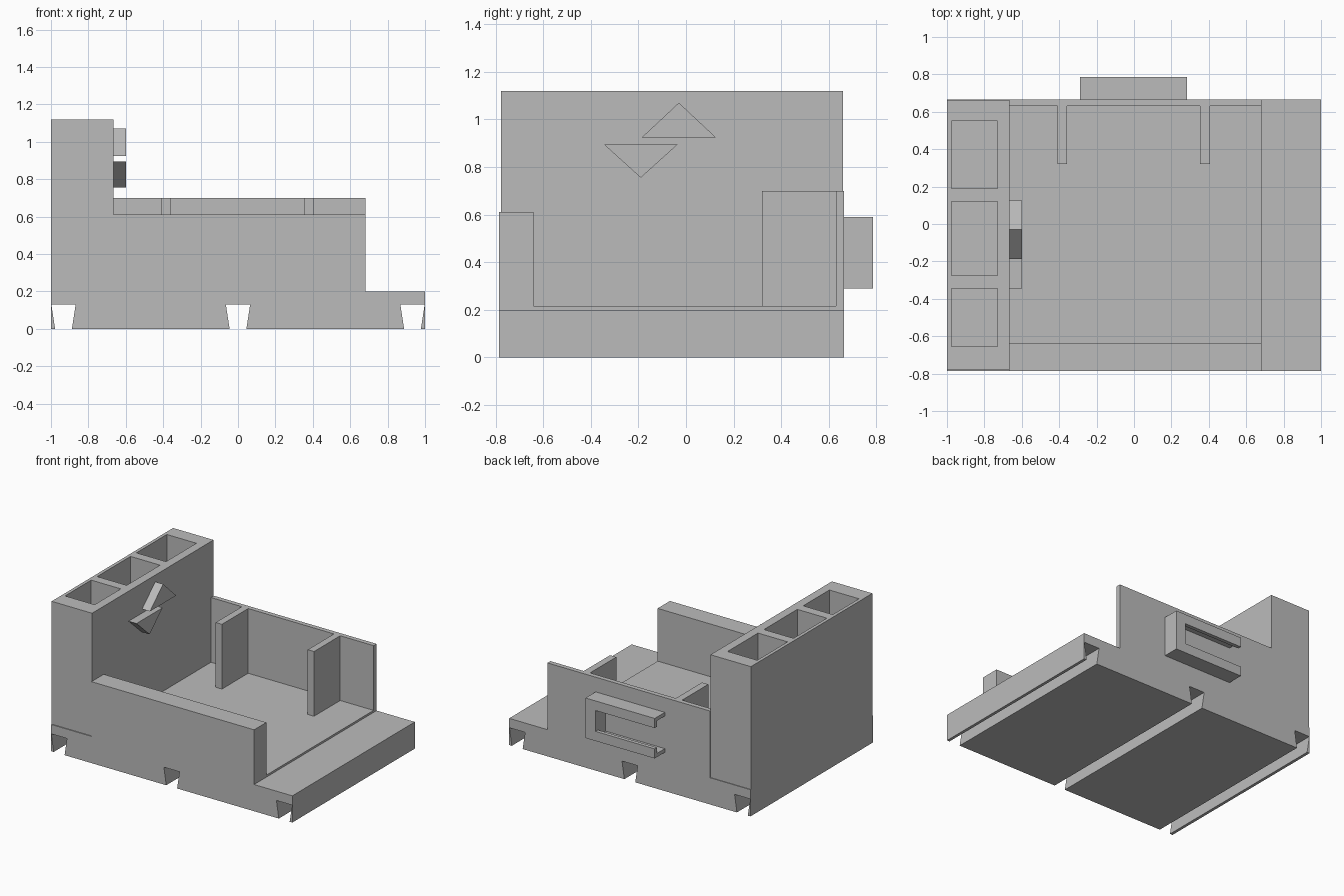
import bpy, bmesh
from mathutils import Vector

cube = bpy.data.objects.get("Cube")
if cube:
    bpy.data.objects.remove(cube, do_unlink=True)

grey = bpy.data.materials.new("plain grey")
grey.use_nodes = True
grey.diffuse_color = (0.5, 0.5, 0.5, 1)
grey.node_tree.nodes["Principled BSDF"].inputs["Base Color"].default_value = (0.5, 0.5, 0.5, 1)


def prism(name, points, offset):
    """Extrude a flat outline of 3D points along an offset."""
    bm = bmesh.new()
    face = bm.faces.new([bm.verts.new(p) for p in points])
    ext = bmesh.ops.extrude_face_region(bm, geom=[face], use_keep_orig=True)
    verts = [v for v in ext["geom"] if isinstance(v, bmesh.types.BMVert)]
    bmesh.ops.translate(bm, verts=verts, vec=Vector(offset))
    bmesh.ops.recalc_face_normals(bm, faces=bm.faces)
    mesh = bpy.data.meshes.new(name)
    bm.to_mesh(mesh)
    bm.free()
    mesh.materials.append(grey)
    obj = bpy.data.objects.new(name, mesh)
    bpy.context.collection.objects.link(obj)
    return obj


def box(name, x, y, z):
    outline = [(x[0], y[0], z[0]), (x[1], y[0], z[0]), (x[1], y[1], z[0]), (x[0], y[1], z[0])]
    return prism(name, outline, (0, 0, z[1] - z[0]))


def cut(obj, cutters):
    """Subtract the cutters from an object, then discard them."""
    for c in cutters:
        c.hide_render = True
        mod = obj.modifiers.new("cut", "BOOLEAN")
        mod.operation = "DIFFERENCE"
        mod.solver = "EXACT"
        mod.object = c
    bpy.context.view_layer.update()
    evaluated = obj.evaluated_get(bpy.context.evaluated_depsgraph_get())
    mesh = bpy.data.meshes.new_from_object(evaluated)
    obj.modifiers.clear()
    obj.data = mesh
    for c in cutters:
        bpy.data.objects.remove(c, do_unlink=True)


# Base plate with three dovetail grooves running front to back
FRONT, BACK = -0.785, 0.665
profile = [(-1, 0)]
for centre in (-0.933, 0, 0.933):
    for dx, z in ((-0.045, 0), (-0.065, 0.13), (0.065, 0.13), (0.045, 0)):
        profile.append((centre + dx, z))
profile += [(1, 0), (1, 0.2), (-1, 0.2)]
prism("base_plate", [(x, FRONT, z) for x, z in profile], (0, BACK - FRONT, 0))

# Tall side tower with three open pockets
tower = box("side_tower", (-1, -0.665), (-0.778, 0.66), (0.2, 1.12))
pockets = [box("pocket_cutter", (-0.975, -0.73), y, (0.25, 1.2))
           for y in ((-0.655, -0.345), (-0.275, 0.12), (0.19, 0.55))]
cut(tower, pockets)

# Tray: floor, front wall, back wall and two dividers
TRAY = (-0.665, 0.683)
box("tray_floor", TRAY, (-0.64, 0.63), (0.2, 0.215))
box("front_wall", TRAY, (FRONT, -0.64), (0.2, 0.61))
box("back_wall", TRAY, (0.63, BACK), (0.2, 0.7))
for side, x in (("right", -0.383), ("left", 0.38)):
    box("divider_" + side, (x - 0.026, x + 0.026), (0.32, 0.63), (0.215, 0.7))

# Two triangular pegs on the tower's inner face
for name, y, z, tip in (("upper_peg", -0.03, 0.925, 1.07), ("lower_peg", -0.19, 0.895, 0.755)):
    prism(name, [(-0.665, y - 0.155, z), (-0.665, y + 0.155, z), (-0.665, y, tip)], (0.065, 0, 0))

# Rear holder: closed at one end, open at the other, with lips around a slot
holder = box("rear_holder", (-0.29, 0.283), (BACK, 0.785), (0.29, 0.59))
cut(holder, [box("channel_cutter", (-0.4, 0.2), (0.6, 0.757), (0.318, 0.562)),
             box("slot_cutter", (-0.4, 0.2), (0.7, 0.9), (0.362, 0.518))])
